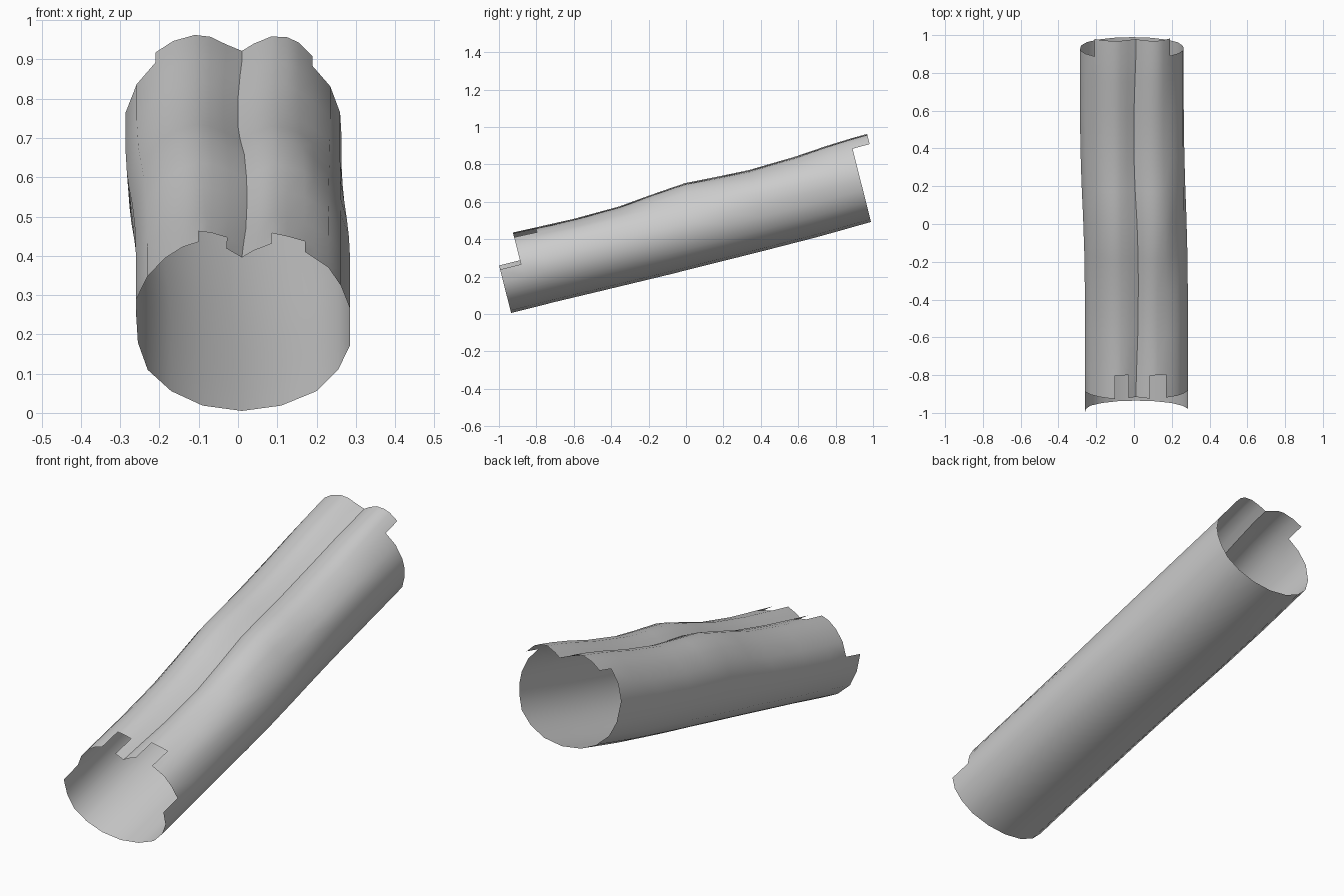
import bpy, bmesh, math

cube = bpy.data.objects.get("Cube")
if cube:
    bpy.data.objects.remove(cube, do_unlink=True)

# Cross-section columns, from the underside up the right flank, over the top
# and down the left flank: x and height at the front, x and height at the back
SECTION = [
    (.01, 0, -.01, 0), (-.09, .014, -.11, .014), (-.17, .052, -.19, .052),
    (-.23, .108, -.25, .108), (-.255, .18, -.28, .18), (-.26, .262, -.287, .28),
    (-.23, .325, -.258, .357), (-.185, .373, -.21, .415), (-.14, .402, -.165, .445),
    (-.10, .415, -.11, .461), (-.07, .411, -.07, .456), (-.03, .398, -.03, .436),
    (.01, .374, .01, .419), (.04, .392, .04, .438), (.085, .410, .085, .457),
    (.125, .402, .125, .455), (.17, .389, .155, .441), (.195, .372, .19, .405),
    (.23, .348, .235, .350), (.262, .30, .26, .28), (.285, .24, .263, .23),
    (.285, .172, .255, .175), (.255, .108, .23, .108), (.20, .052, .17, .052),
    (.11, .014, .09, .014),
]
N = len(SECTION)
LEFT_STEP, RIGHT_STEP, CREASE = 20, 5, 12
NOTCHES = {9, 10, 14, 15}                  # columns cut deeper at the front
TAB = range(7, 17)                         # columns of the rear tongue

# Distance along the axis, sideways blend, top-height blend, crease shift, sag
STATIONS = [
    (0, 0, 0, 0, 0), (.115, 0, 0, 0, 0), (.24, 0, -.08, .003, 0),
    (.45, 0, -.2, .01, -.003), (.70, .02, -.1, .013, -.006), (.88, .12, .3, .012, -.008),
    (1.07, .35, .65, .006, -.008), (1.25, .65, .45, -.004, -.009), (1.42, .85, .3, -.01, -.009),
    (1.68, 1, .5, -.01, -.008), (1.85, 1, .8, -.005, -.004), (1.985, 1, .95, 0, 0),
    (2.08, 1, 1, 0, 0),
]
TILT = math.radians(14.21)


def has_face(row, col):
    """Which panels of the sheet exist: stepped front, two notches, rear tongue."""
    if row == 0:
        return col < RIGHT_STEP or col >= LEFT_STEP
    if row == 1:
        return col not in NOTCHES
    if row == len(STATIONS) - 2:
        return col in TAB
    return True


# Open sheet tube, tilted up toward the back
bm = bmesh.new()
rows = []
for s, tx, th, shift, sag in STATIONS:
    ring = []
    for i, (xf, hf, xb, hb) in enumerate(SECTION):
        near = max(0, 1 - abs(i - CREASE) / 3)
        x = xf + (xb - xf) * tx + shift * near
        h = hf + (hb - hf) * th + sag * (1 - min(1, hf / .3))
        y = -.935 + s * math.cos(TILT) - h * math.sin(TILT)
        z = .005 + s * math.sin(TILT) + h * math.cos(TILT)
        ring.append(bm.verts.new((x, y, z)))
    rows.append(ring)

for r in range(len(rows) - 1):
    for c in range(N):
        if has_face(r, c):
            d = (c + 1) % N
            face = bm.faces.new((rows[r][c], rows[r + 1][c], rows[r + 1][d], rows[r][d]))
            face.smooth = True

# Sharp crease along the valley on top
for a, b in zip(rows, rows[1:]):
    edge = bm.edges.get((a[CREASE], b[CREASE]))
    if edge:
        edge.smooth = False

bmesh.ops.delete(bm, geom=[v for v in bm.verts if not v.link_faces], context='VERTS')
bm.normal_update()
if sum(f.normal.z * (f.calc_center_median().z - .48) for f in bm.faces) < 0:
    bmesh.ops.reverse_faces(bm, faces=bm.faces[:])

mesh = bpy.data.meshes.new("creased_tube")
bm.to_mesh(mesh)
bm.free()
tube = bpy.data.objects.new("creased_tube", mesh)
bpy.context.collection.objects.link(tube)

# Plain grey sheet
mat = bpy.data.materials.new("light_grey")
mat.use_nodes = True
grey = (.6, .6, .6, 1)
mat.diffuse_color = grey
mat.node_tree.nodes["Principled BSDF"].inputs["Base Color"].default_value = grey
mesh.materials.append(mat)
